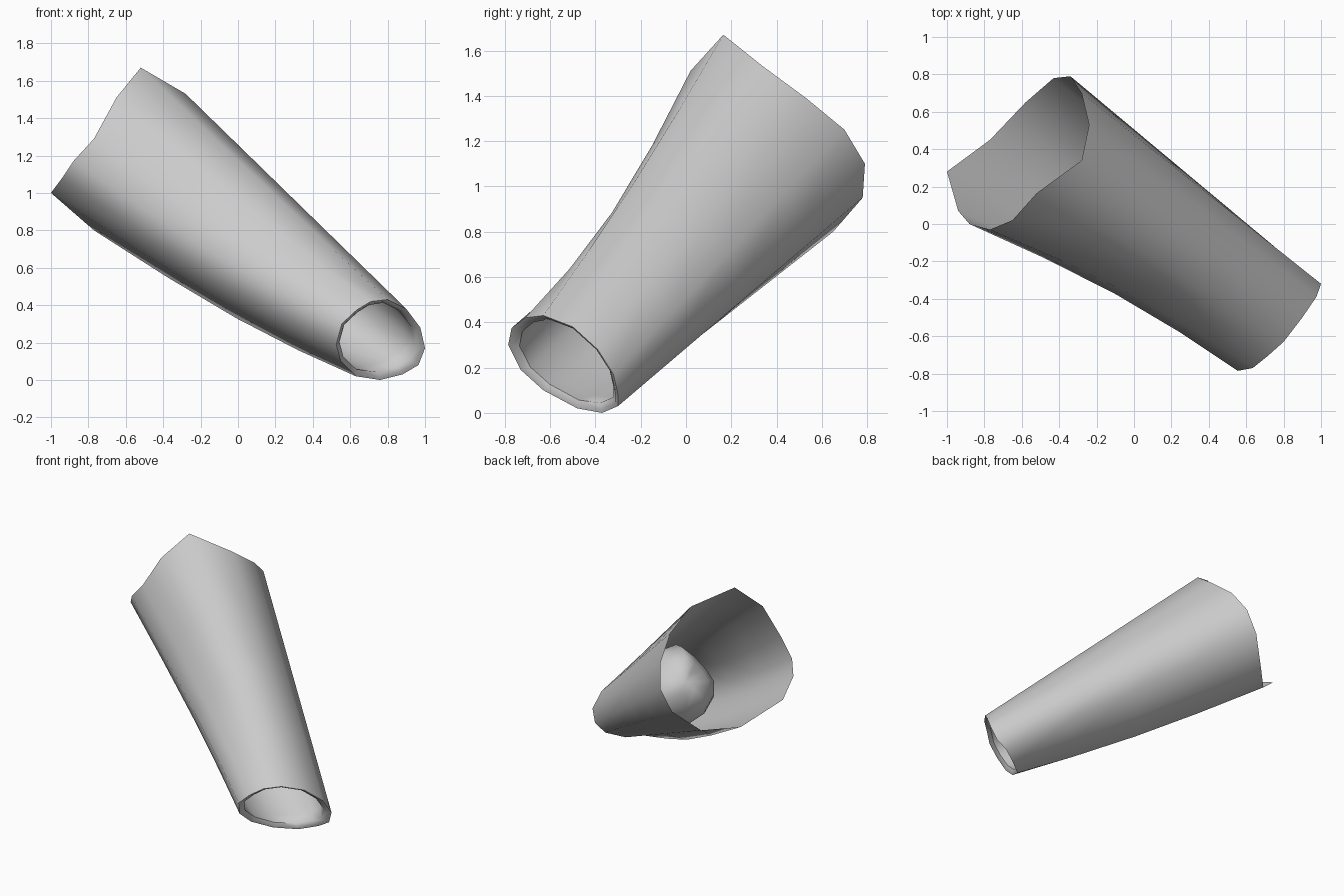
import bpy, bmesh, math
from mathutils import Vector

if "Cube" in bpy.data.objects:
    bpy.data.objects.remove(bpy.data.objects["Cube"])

# matching 13-point outlines of the wide mouth and the narrow cuff
MOUTH = [(-.52, .165, 1.67), (-.28, .34, 1.53), (-.24, .53, 1.39), (-.28, .70, 1.25),
         (-.34, .79, 1.10), (-.43, .78, .95), (-.58, .65, .80), (-.77, .45, .80),
         (-1.0, .28, 1.0), (-.94, .07, 1.08), (-.88, 0, 1.17), (-.77, -.03, 1.29),
         (-.65, .02, 1.51)]
CUFF = [(.80, -.63, .43), (.90, -.50, .38), (.975, -.39, .28), (1.0, -.32, .17),
        (.965, -.30, .08), (.88, -.30, .03), (.76, -.37, .0), (.63, -.48, .02),
        (.55, -.63, .10), (.525, -.73, .19), (.555, -.785, .30), (.635, -.77, .375),
        (.71, -.71, .42)]
N = len(CUFF)
SAG = Vector((.07, .02, -.09))


def section(t, scale=1.0, sag=0.9):
    """Outline at fraction t from cuff to mouth, shrunk about its centre."""
    pts = []
    for i, (a, b) in enumerate(zip(CUFF, MOUTH)):
        weight = sag if i >= 7 else (sag * 0.35 if i == 0 else 0.0)
        bend = math.sin(math.pi * t) * weight
        pts.append(Vector(a).lerp(Vector(b), t) + SAG * bend)
    c = sum(pts, Vector()) / N
    return [c + (p - c) * scale for p in pts]


def loft(name, stations, closed_end=False):
    bm = bmesh.new()
    rings = [[bm.verts.new(p) for p in section(*s)] for s in stations]
    for r0, r1 in zip(rings, rings[1:]):
        for i in range(N):
            j = (i + 1) % N
            bm.faces.new((r0[i], r0[j], r1[j], r1[i]))
    if closed_end:
        last = rings[-1]
        tip = bm.verts.new(sum((v.co for v in last), Vector()) / N + Vector((-.015, .01, .01)))
        for i in range(N):
            bm.faces.new((last[i], last[(i + 1) % N], tip))
    bmesh.ops.recalc_face_normals(bm, faces=bm.faces)
    me = bpy.data.meshes.new(name)
    bm.to_mesh(me)
    bm.free()
    ob = bpy.data.objects.new(name, me)
    bpy.context.collection.objects.link(ob)
    bpy.ops.object.select_all(action='DESELECT')
    ob.select_set(True)
    bpy.context.view_layer.objects.active = ob
    bpy.ops.object.shade_smooth_by_angle(angle=math.radians(60))
    return ob


# outer tapered sleeve, open at the mouth
loft("sleeve", [(1,), (.75,), (.5,), (.25,), (0,)])
# hem turned into the cuff, continuing as a lining with a rounded end
loft("hem_and_lining", [(0, 1), (.003, .94), (.014, .85), (.06, .89), (.2, .92, .75),
                        (.31, .91, .75), (.40, .85, .7), (.47, .72, .7),
                        (.53, .48, .6), (.555, .22, .6)], True)
